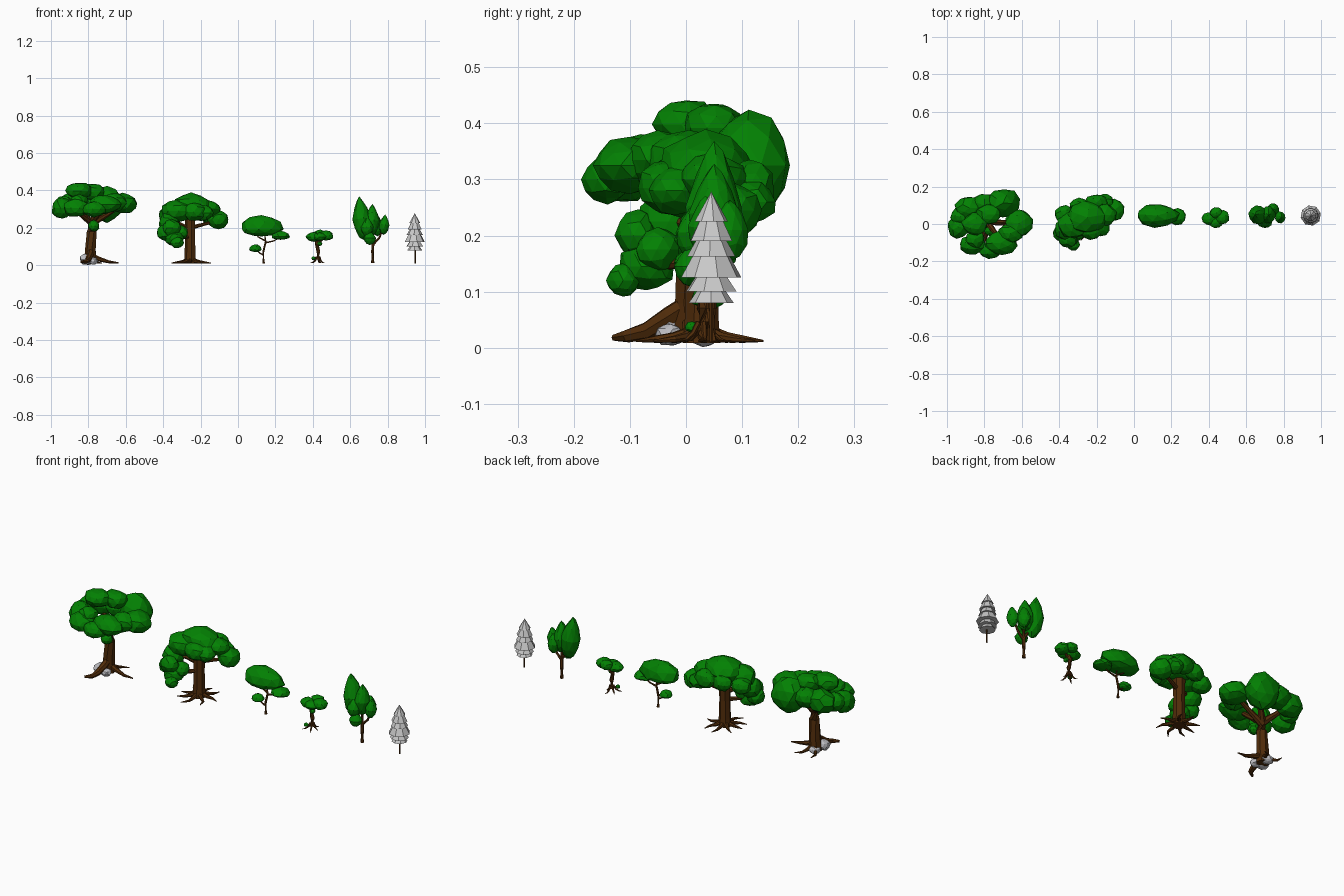
import bpy, bmesh, math, random
from mathutils import Vector, Matrix

random.seed(4)


def material(name, rgb):
    m = bpy.data.materials.new(name)
    m.diffuse_color = (*rgb, 1)
    return m


GREEN = material("leaf green", (0.001, 0.22, 0.001))
BROWN = material("bark brown", (0.08, 0.025, 0.003))
GREY = material("frosted grey", (0.58, 0.58, 0.58))
STONE = material("stone grey", (0.5, 0.5, 0.53))


def finish(bm, name, mat):
    bmesh.ops.recalc_face_normals(bm, faces=bm.faces)
    me = bpy.data.meshes.new(name)
    bm.to_mesh(me)
    bm.free()
    me.materials.append(mat)
    ob = bpy.data.objects.new(name, me)
    bpy.context.collection.objects.link(ob)


def blobs(name, specs, mat=GREEN, jitter=0.08, flat=0.0, point=0.0):
    """Faceted clumps: (x, y, z, rx, ry, rz[, tilt about y])."""
    bm = bmesh.new()
    for x, y, z, rx, ry, rz, *tilt in specs:
        vs = bmesh.ops.create_icosphere(bm, subdivisions=2, radius=1)["verts"]
        spin = Matrix.Rotation(random.uniform(0, 6), 3, "Z")
        lean = Matrix.Rotation(tilt[0] if tilt else 0, 3, "Y")
        for v in vs:
            c = spin @ v.co * (1 + random.uniform(-jitter, jitter))
            if c.z < 0:
                c.z *= 1 - flat
            else:  # narrow the top of pointed clumps
                c.x, c.y = c.x * (1 - point * c.z), c.y * (1 - point * c.z)
            v.co = lean @ Vector((c.x * rx, c.y * ry, c.z * rz)) + Vector((x, y, z))
    finish(bm, name, mat)


def limbs(name, paths, sides=7):
    """Tapered tubes, each path a list of (x, y, z, radius)."""
    bm = bmesh.new()
    for path in paths:
        pts = [Vector(p[:3]) for p in path]
        rings = []
        for i, p in enumerate(pts):
            d = pts[min(i + 1, len(pts) - 1)] - pts[max(i - 1, 0)]
            q = d.to_track_quat("Z", "Y")
            rings.append([bm.verts.new(p + q @ Vector((
                path[i][3] * math.cos(2 * math.pi * k / sides),
                path[i][3] * math.sin(2 * math.pi * k / sides), 0))) for k in range(sides)])
        for a, b in zip(rings, rings[1:]):
            for k in range(sides):
                bm.faces.new((a[k], a[(k + 1) % sides], b[(k + 1) % sides], b[k]))
        bm.faces.new(rings[0][::-1])
        bm.faces.new(rings[-1])
    finish(bm, name, BROWN)


def roots(x, y, r, height, specs):
    """Roots spreading from the trunk: (angle in degrees, length)."""
    out = []
    for deg, length in specs:
        a, b = math.radians(deg), math.radians(deg + random.uniform(-14, 14))
        ca, sa, cb, sb = math.cos(a), math.sin(a), math.cos(b), math.sin(b)
        out.append([(x + ca * r * .5, y + sa * r * .5, height, r * .36),
                    (x + ca * length * .42, y + sa * length * .42, height * .4 + .007, r * .3),
                    (x + ca * length * .7, y + sa * length * .7, .015, r * .2),
                    (x + cb * length, y + sb * length, .012, r * .06)])
    return out


# Tree 1: broad ring-shaped canopy
blobs("broad_tree_leaves", [
    (-.85, .0, .398, .07, .06, .045), (-.78, .05, .392, .07, .055, .045),
    (-.70, .112, .325, .09, .078, .095),
    (-.80, .10, .335, .07, .06, .055), (-.88, .085, .33, .078, .063, .06),
    (-.615, .005, .33, .076, .075, .055), (-.66, -.05, .335, .065, .055, .05),
    (-.71, -.10, .325, .085, .065, .05), (-.77, -.14, .30, .065, .045, .042),
    (-.865, -.11, .305, .07, .052, .048), (-.94, -.015, .305, .058, .062, .055),
    (-.93, .04, .32, .05, .05, .05), (-.85, -.08, .34, .05, .05, .04),
    (-.77, -.035, .21, .03, .03, .03)])
limbs("broad_tree_wood", [
    [(-.79, .01, .01, .034), (-.788, .01, .08, .03), (-.782, .008, .18, .027), (-.785, .01, .25, .026)],
    [(-.785, .01, .23, .02), (-.74, .05, .28, .014), (-.70, .11, .32, .01)],
    [(-.785, .01, .22, .018), (-.70, .01, .27, .012), (-.62, .01, .32, .009)],
    [(-.785, .01, .23, .018), (-.74, -.05, .28, .012), (-.71, -.09, .32, .01)],
    [(-.785, .01, .23, .02), (-.84, -.05, .27, .013), (-.87, -.11, .30, .01)],
    [(-.785, .01, .23, .02), (-.84, .05, .28, .013), (-.88, .09, .33, .01)],
    [(-.787, 0, .075, .018), (-.79, -.03, .055, .019), (-.80, -.07, .03, .016),
     (-.81, -.105, .021, .012), (-.84, -.128, .018, .006)],
    [(-.785, .01, .05, .016), (-.74, .005, .032, .013), (-.69, .0, .018, .008), (-.64, .005, .013, .003)],
] + roots(-.79, .01, .032, .04, [(65, .11), (125, .10)]))
blobs("base_stones", [(-.81, -.025, .032, .038, .032, .03), (-.775, -.03, .024, .026, .025, .02),
                      (-.80, .03, .022, .032, .03, .019)], STONE, .12)

# Tree 2: thick trunk, dense crown with drooping side clumps
blobs("thick_tree_leaves", [
    (-.25, .035, .317, .105, .085, .07), (-.32, .0, .29, .09, .075, .058),
    (-.20, .115, .285, .06, .045, .05), (-.16, .05, .30, .065, .06, .045),
    (-.105, .075, .245, .058, .06, .05), (-.155, .115, .26, .045, .045, .04),
    (-.23, -.03, .285, .065, .055, .05), (-.18, -.02, .28, .05, .045, .042),
    (-.37, -.03, .225, .055, .055, .055), (-.39, -.05, .175, .045, .045, .045),
    (-.34, -.07, .145, .05, .052, .042), (-.305, -.05, .175, .038, .04, .038),
    (-.325, -.112, .12, .035, .03, .03), (-.37, .05, .265, .055, .05, .045),
    (-.355, -.085, .20, .05, .04, .045), (-.29, .10, .28, .055, .04, .045)])
limbs("thick_tree_wood", [
    [(-.255, .028, .008, .034), (-.255, .028, .05, .031), (-.255, .028, .15, .028), (-.255, .03, .28, .03)],
    [(-.255, .028, .20, .012), (-.18, .05, .22, .009), (-.10, .075, .24, .007)],
    [(-.255, .028, .15, .012), (-.30, -.02, .15, .010), (-.35, -.07, .145, .008)],
    [(-.255, .028, .19, .014), (-.31, 0, .22, .011), (-.37, -.03, .23, .008)],
] + roots(-.255, .028, .032, .028, [(5, .11), (50, .11), (95, .11), (140, .10),
                                     (185, .10), (225, .11), (268, .12), (320, .11)]))

# Tree 3: slender umbrella tree
blobs("umbrella_tree_leaves", [(.125, .045, .192, .113, .062, .072), (.228, .04, .153, .049, .044, .03),
                               (.092, .04, .085, .034, .03, .027)], flat=.45)
limbs("umbrella_tree_wood", [
    [(.137, .045, .01, .008), (.135, .045, .07, .006), (.148, .045, .125, .0055), (.14, .045, .19, .005)],
    [(.147, .045, .12, .005), (.19, .043, .13, .004), (.225, .04, .15, .003)],
    [(.136, .045, .055, .004), (.115, .043, .066, .004), (.095, .04, .085, .003)],
    [(.147, .045, .13, .005), (.11, .045, .15, .004), (.08, .045, .18, .003)]], 6)

# Tree 4: small twisted tree
blobs("small_tree_leaves", [(.405, .028, .152, .042, .036, .025), (.472, .035, .158, .038, .038, .028),
                            (.44, .06, .165, .036, .03, .025), (.437, .008, .152, .036, .03, .022),
                            (.405, .01, .037, .012, .012, .01), (.437, .02, .115, .014, .014, .012)])
limbs("small_tree_wood", [
    [(.428, .03, .03, .013), (.43, .03, .07, .011), (.422, .03, .11, .010), (.43, .032, .15, .01)],
    [(.423, .03, .11, .007), (.405, .033, .15, .005)],
    [(.423, .03, .11, .007), (.465, .035, .15, .005)],
] + roots(.428, .03, .016, .045, [(10, .035), (80, .045), (150, .04), (215, .05), (290, .045)]), 6)

# Tree 5: upright tree with pointed leaf clumps
blobs("upright_tree_leaves", [
    (.662, .05, .25, .05, .05, .115, -.12), (.717, .05, .24, .04, .045, .085, .03),
    (.782, .035, .217, .028, .032, .052, .1), (.705, .01, .145, .033, .032, .036),
    (.745, .078, .21, .032, .034, .055), (.69, .015, .205, .035, .034, .05)], jitter=.05, point=.45)
limbs("upright_tree_wood", [
    [(.72, .045, .012, .010), (.72, .045, .07, .009), (.721, .045, .12, .009)],
    [(.721, .045, .115, .008), (.69, .045, .165, .006), (.667, .045, .22, .005)],
    [(.721, .045, .115, .007), (.719, .045, .2, .005)],
    [(.721, .045, .11, .007), (.755, .043, .145, .006), (.78, .04, .21, .004)]], 6)

# Tree 6: frosted conifer of stacked, flared tiers
bm = bmesh.new()
tiers = [(.080, .040, .112), (.100, .047, .138), (.125, .055, .180), (.163, .043, .205),
         (.190, .040, .235), (.225, .030, .278)]
for t, (z0, r0, z1) in enumerate(tiers):
    r1 = 0 if t == len(tiers) - 1 else r0 * .45
    turn = Matrix.Translation((.945, .045, (z0 + z1) / 2)) @ Matrix.Rotation(t * .5, 4, "Z")
    bmesh.ops.create_cone(bm, cap_ends=True, segments=8, radius1=r0, radius2=r1,
                          depth=z1 - z0, matrix=turn)
finish(bm, "conifer_tiers", GREY)
limbs("conifer_trunk", [[(.948, .045, .01, .004), (.948, .045, .085, .004)]], 6)
